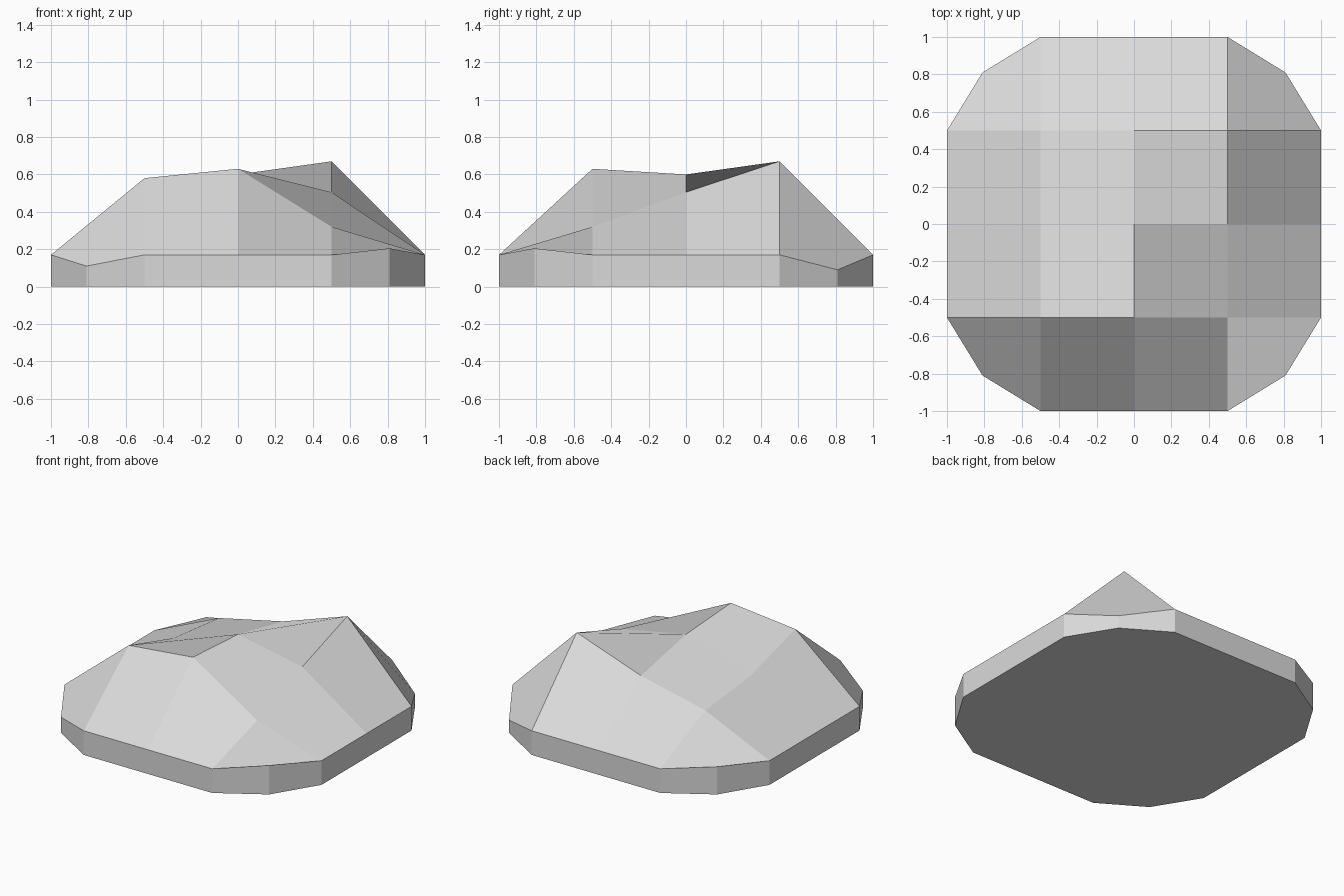
import bpy
import bmesh

cube = bpy.data.objects.get("Cube")
if cube:
    bpy.data.objects.remove(cube, do_unlink=True)

# Plain stone colour
stone = bpy.data.materials.new("light_grey_stone")
stone.use_nodes = True
colour = (0.7, 0.7, 0.7, 1.0)
stone.diffuse_color = colour
stone.node_tree.nodes["Principled BSDF"].inputs["Base Color"].default_value = colour

# Rim height, chamfered corners, and the uneven crown heights (rows front to back)
N = 5
RIM = 0.17
CORNER = 0.81
corner_heights = {(0, 0): 0.11, (4, 0): 0.205, (0, 4): 0.195, (4, 4): 0.09}
crown = [
    [0.58, 0.63, 0.32],
    [0.44, 0.60, 0.505],
    [0.39, 0.50, 0.67],
]


def grid_point(i, j):
    x, y = i / 2 - 1, j / 2 - 1
    if (i, j) in corner_heights:
        return x * CORNER, y * CORNER, corner_heights[i, j]
    if 0 < i < N - 1 and 0 < j < N - 1:
        return x, y, crown[j - 1][i - 1]
    return x, y, RIM


bm = bmesh.new()

# Faceted top
top = {(i, j): bm.verts.new(grid_point(i, j)) for i in range(N) for j in range(N)}
for i in range(N - 1):
    for j in range(N - 1):
        bm.faces.new([top[i, j], top[i + 1, j], top[i + 1, j + 1], top[i, j + 1]])

# Vertical skirt around the outline, and the flat underside
steps = range(N - 1)
outline = ([(k, 0) for k in steps] + [(N - 1, k) for k in steps]
           + [(N - 1 - k, N - 1) for k in steps] + [(0, N - 1 - k) for k in steps])
rim = [top[key] for key in outline]
foot = [bm.verts.new((v.co.x, v.co.y, 0)) for v in rim]
for k in range(len(rim)):
    n = (k + 1) % len(rim)
    bm.faces.new([foot[k], foot[n], rim[n], rim[k]])
bm.faces.new(foot[::-1])

mesh = bpy.data.meshes.new("rock")
bm.to_mesh(mesh)
bm.free()
mesh.materials.append(stone)
rock = bpy.data.objects.new("rock", mesh)
bpy.context.collection.objects.link(rock)
